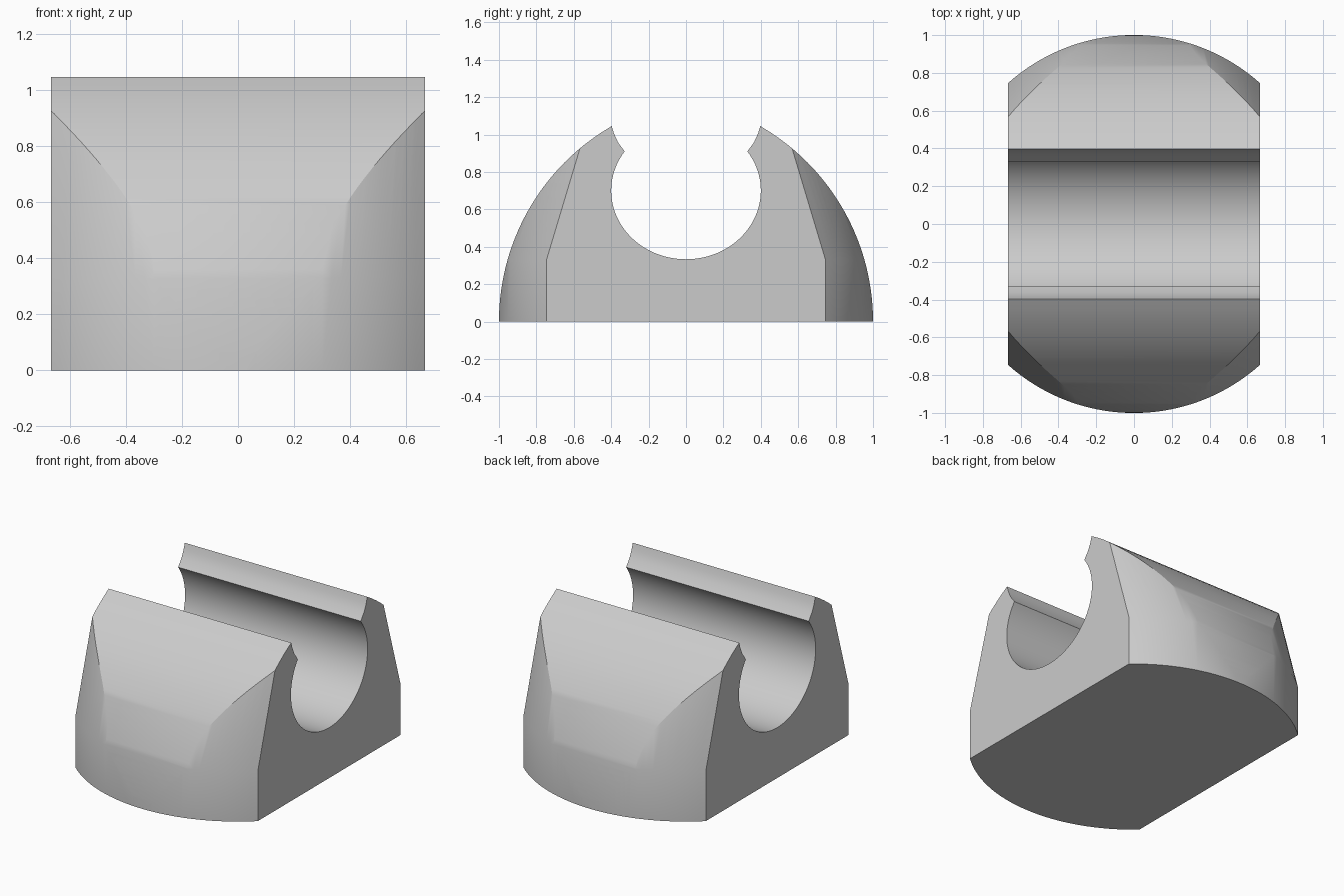
import bpy, bmesh, math

cube = bpy.data.objects.get("Cube")
if cube:
    bpy.data.objects.remove(cube, do_unlink=True)

HALF_WIDTH = 0.667
ARC_RADIUS = 1.207      # curve of the front and back, seen from the side
BEND = 0.33             # height where the rounded corners start to lean in
LEAN = 0.3
TOP = 1.045


def make_material(name, value):
    mat = bpy.data.materials.new(name)
    mat.use_nodes = True
    colour = (value, value, value, 1)
    mat.diffuse_color = colour
    mat.node_tree.nodes["Principled BSDF"].inputs["Base Color"].default_value = colour
    return mat


def loft(name, rings):
    """Closed solid through rings that have equal point counts."""
    bm = bmesh.new()
    rows = [[bm.verts.new(p) for p in ring] for ring in rings]
    for low, high in zip(rows, rows[1:]):
        for i in range(len(low)):
            j = (i + 1) % len(low)
            bm.faces.new((low[i], low[j], high[j], high[i]))
    bm.faces.new(rows[0][::-1])
    bm.faces.new(rows[-1])
    bmesh.ops.recalc_face_normals(bm, faces=bm.faces)
    mesh = bpy.data.meshes.new(name)
    bm.to_mesh(mesh)
    bm.free()
    obj = bpy.data.objects.new(name, mesh)
    bpy.context.collection.objects.link(obj)
    return obj


# Side profile: curved outer wall, flared lip, round open channel
def outer(z):
    return math.sqrt(ARC_RADIUS ** 2 - z * z) - (ARC_RADIUS - 1)


half = [(outer(TOP * i / 32), TOP * i / 32) for i in range(33)]
half += [(0.385, 1.005), (0.363, 0.957)]
start = math.asin(0.21 / 0.367)
STEPS = 40
for i in range(STEPS + 1):
    a = start - (start + math.pi / 2) * i / STEPS
    half.append((0.4 * math.cos(a), 0.7 + 0.367 * math.sin(a)))
profile = half + [(-y, z) for y, z in half[-2::-1]]
body = loft("cradle_block", [[(x, y, z) for y, z in profile] for x in (-0.8, 0.8)])


# Rounded plan with flat sides, leaning inward above the bend
def plan_ring(z):
    shift = LEAN * max(0, z - BEND)
    xs = [HALF_WIDTH * (i / 20 - 1) for i in range(41)]
    front = [(x, shift - math.sqrt(1.001 - x * x), z) for x in xs]
    return front + [(x, -y, z) for x, y, z in reversed(front)]


trim = loft("corner_trim", [plan_ring(z) for z in (-0.1, BEND, 1.2)])
trim.hide_render = True

# Trim the block to the rounded plan
mod = body.modifiers.new("corners", 'BOOLEAN')
mod.operation = 'INTERSECT'
mod.solver = 'EXACT'
mod.object = trim
bpy.ops.object.select_all(action='DESELECT')
bpy.context.view_layer.objects.active = body
body.select_set(True)
bpy.ops.object.modifier_apply(modifier=mod.name)
bpy.data.objects.remove(trim, do_unlink=True)

body.data.materials.clear()
body.data.materials.append(make_material("light grey", 0.6))
bpy.ops.object.shade_smooth_by_angle(angle=math.radians(25))
